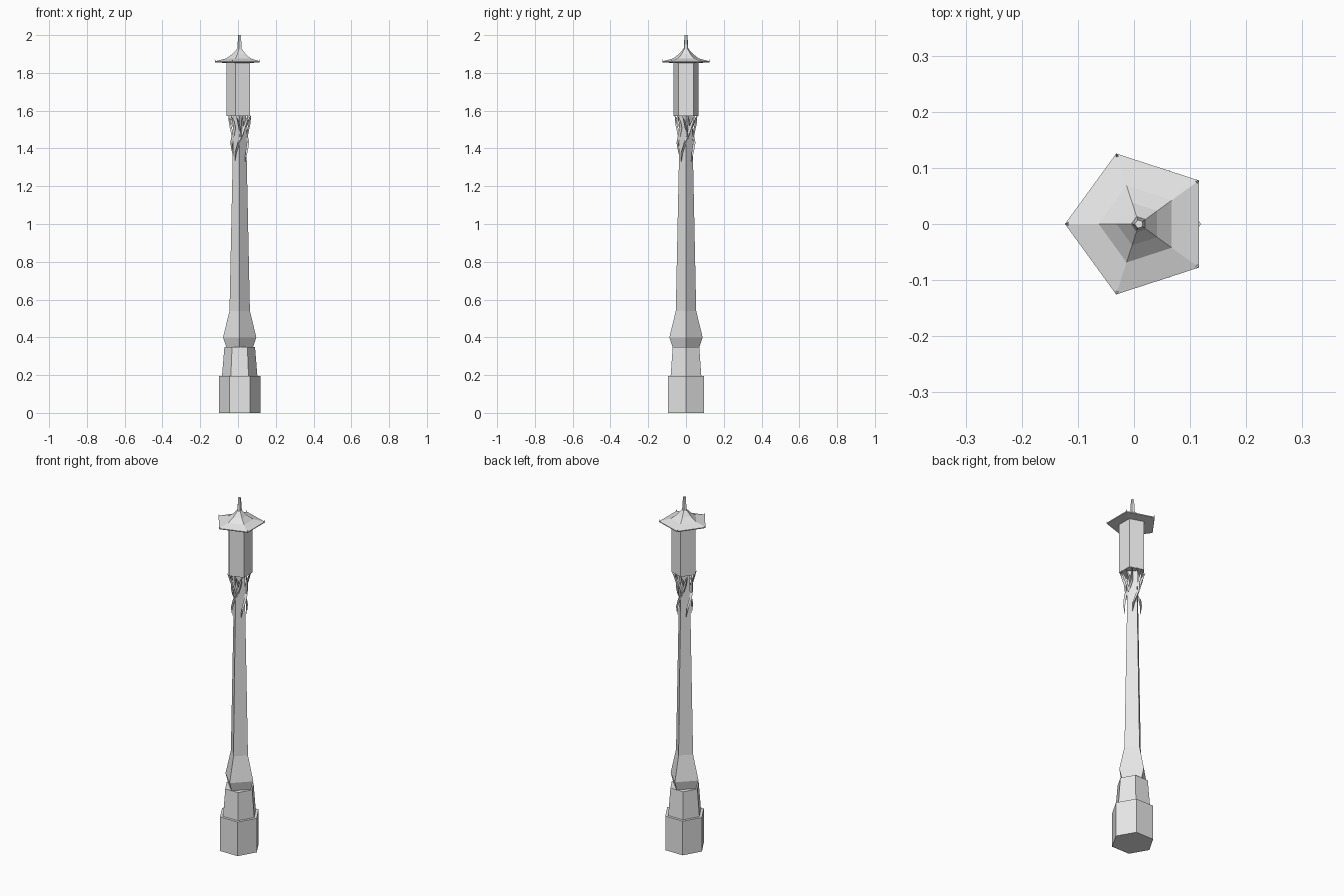
import bpy, bmesh, math
from mathutils import Vector

if "Cube" in bpy.data.objects:
    bpy.data.objects.remove(bpy.data.objects["Cube"])

CX = 0.009  # axis of the lamp post
grey = bpy.data.materials.new("light_grey")
grey.diffuse_color = (0.8, 0.8, 0.8, 1)
grey.use_nodes = True
grey.node_tree.nodes["Principled BSDF"].inputs["Base Color"].default_value = grey.diffuse_color


def finish(name, bm):
    bmesh.ops.recalc_face_normals(bm, faces=bm.faces)
    me = bpy.data.meshes.new(name)
    bm.to_mesh(me)
    bm.free()
    me.materials.append(grey)
    ob = bpy.data.objects.new(name, me)
    bpy.context.collection.objects.link(ob)
    return ob


def loft(bm, rings):
    # Skin a list of point rings and cap both ends
    vs = [[bm.verts.new(p) for p in ring] for ring in rings]
    n = len(vs[0])
    for a, b in zip(vs, vs[1:]):
        for i in range(n):
            j = (i + 1) % n
            bm.faces.new((a[i], a[j], b[j], b[i]))
    bm.faces.new(vs[0][::-1])
    bm.faces.new(vs[-1])


def turned(name, sides, profile, start=0.0):
    # Low-sided column from (radius, height) pairs
    bm = bmesh.new()
    rings = []
    for r, z in profile:
        ang = [start + 2 * math.pi * i / sides for i in range(sides)]
        rings.append([(CX + r * math.cos(a), r * math.sin(a), z) for a in ang])
    loft(bm, rings)
    return finish(name, bm)


# Six-sided plinth in two steps
turned("plinth", 6, [(0.11, 0), (0.11, 0.195)])
turned("plinth_step", 6, [(0.094, 0.19), (0.081, 0.35)])

# Four-sided post with a flared foot
turned("post", 4, [(0.07, 0.345), (0.088, 0.40), (0.054, 0.54), (0.036, 1.40), (0.034, 1.575)])

# Five-sided lantern, roof and spire
turned("lantern", 5, [(0.069, 1.572), (0.069, 1.856)], math.pi)
turned("roof", 5, [(0.069, 1.852), (0.131, 1.856), (0.132, 1.861), (0.072, 1.876),
                   (0.04, 1.899), (0.014, 1.927)], math.pi)
turned("spire", 5, [(0.013, 1.925), (0.008, 2.0)], math.pi)


def polar(deg, r, z):
    a = math.radians(deg)
    return Vector((CX + r * math.cos(a), r * math.sin(a), z))


def tendril(bm, path, turn):
    # Tapered three-sided branch through (angle, radius, height, thickness)
    pts = [polar(d + turn, r, z) for d, r, z, t in path]
    rings = []
    for i, p in enumerate(pts):
        d = (pts[min(i + 1, len(pts) - 1)] - pts[max(i - 1, 0)]).normalized()
        out = Vector((p.x - CX, p.y, 0)).normalized()
        u = d.cross(out).normalized()
        v = u.cross(d)
        t = path[i][3]
        rings.append([p + t * (math.cos(k) * v + math.sin(k) * u)
                      for k in (0, 2 * math.pi / 3, 4 * math.pi / 3)])
    loft(bm, rings)


# Upturned points on the roof corners
bm = bmesh.new()
for i in range(5):
    tendril(bm, [(180, 0.118, 1.859, 0.004), (180, 0.127, 1.861, 0.003),
                 (180, 0.132, 1.870, 0.0006)], 72 * i)
finish("roof_corner_points", bm)

# Twisted vines under the lantern
main = [(228, 0.038, 1.33, 0.001), (238, 0.042, 1.38, 0.006), (262, 0.043, 1.43, 0.008),
        (290, 0.037, 1.47, 0.008), (310, 0.037, 1.51, 0.008), (316, 0.050, 1.545, 0.006),
        (318, 0.064, 1.573, 0.001)]
branch = [(285, 0.036, 1.45, 0.005), (272, 0.043, 1.50, 0.007), (262, 0.052, 1.535, 0.006),
          (252, 0.062, 1.573, 0.001)]
spur = [(300, 0.030, 1.50, 0.006), (290, 0.045, 1.54, 0.006), (284, 0.058, 1.572, 0.001)]
bm = bmesh.new()
for q in range(4):
    for path in (main, branch, spur):
        tendril(bm, path, 90 * q)
finish("vines", bm)
